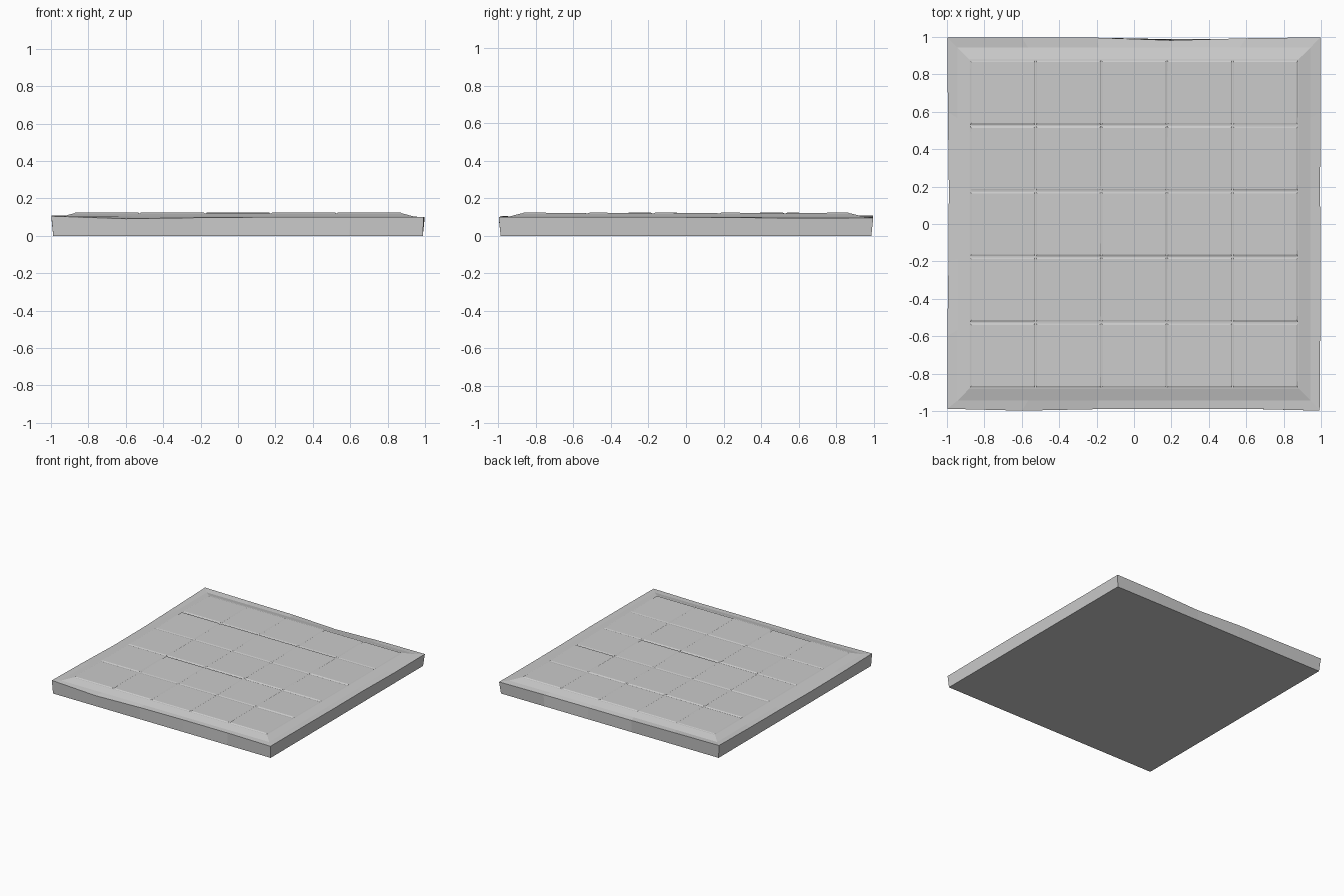
import bpy, bmesh, random

if "Cube" in bpy.data.objects:
    bpy.data.objects.remove(bpy.data.objects["Cube"])

random.seed(4)
STOPS = [-1, -0.6, -0.2, 0.2, 0.6]


def finish(bm, name):
    bmesh.ops.recalc_face_normals(bm, faces=bm.faces)
    mesh = bpy.data.meshes.new(name)
    bm.to_mesh(mesh)
    bm.free()
    obj = bpy.data.objects.new(name, mesh)
    bpy.context.collection.objects.link(obj)
    return obj


def ring(bm, half, z, worn=None):
    """Square loop, five segments a side; worn holds height and inset per point."""
    verts = []
    for side in range(4):
        for i, t in enumerate(STOPS):
            dz, inset = worn[side][i] if worn else (0, 0)
            a, b = t * half, -half + inset
            x, y = [(a, b), (-b, a), (-a, -b), (b, -a)][side]
            verts.append(bm.verts.new((x, y, z + dz)))
    return verts


# Worn upper edge: front, right, back, left (counter-clockwise)
WORN = [
    [(0.005, 0.01), (-0.009, 0), (-0.003, 0.008), (0, 0.01), (0, 0.01)],
    [(0, 0.005), (0.001, 0.002), (0, 0), (-0.002, 0.003), (-0.006, 0)],
    [(-0.004, 0), (-0.003, 0.005), (-0.008, 0.016), (0, 0.002), (0.004, 0.002)],
    [(0.008, 0), (0, 0.003), (-0.006, 0.008), (-0.009, 0.006), (-0.002, 0)],
]

# Slab with worn rim and sloped border
bm = bmesh.new()
loops = [ring(bm, 0.988, 0), ring(bm, 0.998, 0.1, WORN),
         ring(bm, 0.945, 0.102), ring(bm, 0.88, 0.119)]
for low, high in zip(loops, loops[1:]):
    for i in range(20):
        j = (i + 1) % 20
        bm.faces.new((low[i], low[j], high[j], high[i]))
bm.faces.new(loops[0])
bm.faces.new(loops[-1])
finish(bm, "slab")

# Five by five slightly tilted paving tiles
bm = bmesh.new()
for row in range(5):
    for col in range(5):
        cx, cy = (col - 2) * 0.351, (row - 2) * 0.351
        tilt = random.uniform(-0.002, 0.002)
        corners = [(-1, -1), (1, -1), (1, 1), (-1, 1)]
        base = [bm.verts.new((cx + sx * 0.175, cy + sy * 0.175, 0.118))
                for sx, sy in corners]
        top = [bm.verts.new((cx + sx * 0.168, cy + sy * 0.163, 0.1225 + sy * tilt))
               for sx, sy in corners]
        for i in range(4):
            j = (i + 1) % 4
            bm.faces.new((base[i], base[j], top[j], top[i]))
        bm.faces.new(top)
        bm.faces.new(base[::-1])
finish(bm, "paving_tiles")
